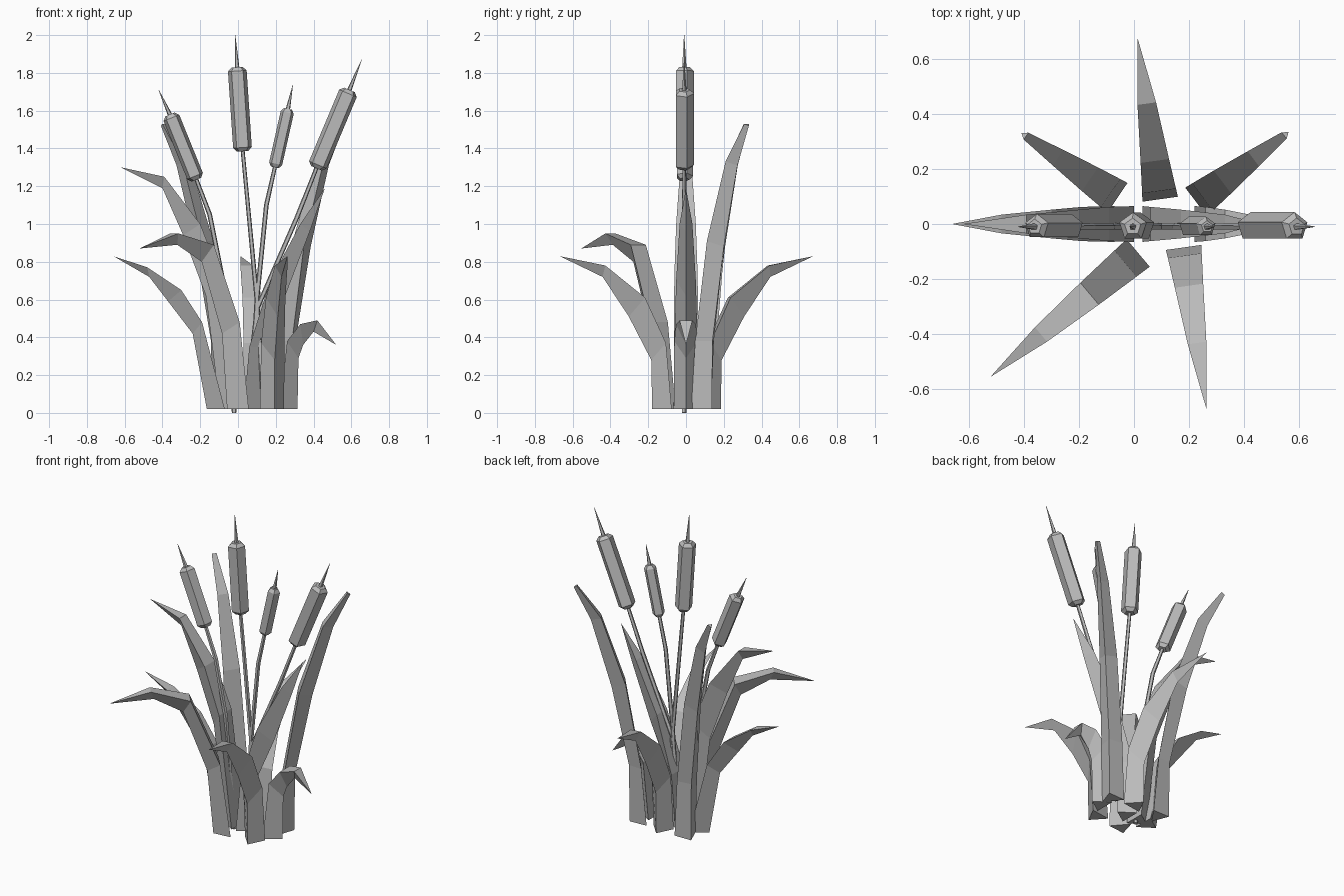
import bpy
import bmesh
from math import cos, sin, pi, radians
from mathutils import Vector

cube = bpy.data.objects.get("Cube")
if cube:
    bpy.data.objects.remove(cube, do_unlink=True)

# One plain grey for the whole plant
grey = bpy.data.materials.new("plain_grey")
grey.use_nodes = True
colour = (0.5, 0.5, 0.5, 1)
grey.diffuse_color = colour
grey.node_tree.nodes["Principled BSDF"].inputs["Base Color"].default_value = colour


def loft(name, rings):
    """Skin a list of equal-sized closed rings, cap both ends, flat shaded."""
    bm = bmesh.new()
    rows = [[bm.verts.new(p) for p in ring] for ring in rings]
    count = len(rows[0])
    for low, high in zip(rows, rows[1:]):
        for i in range(count):
            j = (i + 1) % count
            bm.faces.new((low[i], low[j], high[j], high[i]))
    bm.faces.new(rows[0])
    bm.faces.new(rows[-1])
    bmesh.ops.remove_doubles(bm, verts=bm.verts, dist=0.0005)
    bmesh.ops.recalc_face_normals(bm, faces=bm.faces)
    mesh = bpy.data.meshes.new(name)
    bm.to_mesh(mesh)
    bm.free()
    mesh.materials.append(grey)
    obj = bpy.data.objects.new(name, mesh)
    bpy.context.collection.objects.link(obj)
    return obj


def leaf(name, base, heading, inner, ridge, tip_width=0.0):
    """Triangular blade: flat inner face, outer ridge; profiles are (reach, height)."""
    angle = radians(heading)
    out = Vector((cos(angle), sin(angle), 0))
    side = Vector((-sin(angle), cos(angle), 0))
    widths = (0.065, 0.062, 0.052, 0.034, tip_width)
    rings = []
    for (r, z), (rr, rz), w in zip(inner, ridge, widths):
        origin = Vector((base[0], base[1], 0))
        mid = origin + out * r + Vector((0, 0, z))
        keel = origin + out * rr + Vector((0, 0, rz))
        rings.append((mid - side * w, mid + side * w, keel))
    loft(name, rings)


# Blade profiles: inner face line, then outer ridge line
BOTTOM, KEEL = (0, 0.02), (0.095, 0.02)
arch = ([BOTTOM, (0.03, 0.37), (0.14, 0.61), (0.35, 0.78), (0.59, 0.83)],
        [KEEL, (0.1, 0.28), (0.22, 0.51), (0.36, 0.72), (0.59, 0.83)])
high_arch = ([BOTTOM, (0.12, 0.48), (0.23, 0.65), (0.41, 0.77), (0.59, 0.83)],
             [KEEL, (0.17, 0.42), (0.3, 0.59), (0.4, 0.72), (0.59, 0.83)])
hook = ([BOTTOM, (0.06, 0.48), (0.23, 0.89), (0.46, 0.95), (0.7, 0.87)],
        [KEEL, (0.13, 0.42), (0.27, 0.8), (0.44, 0.89), (0.7, 0.87)])
tall = ([BOTTOM, (0.03, 0.38), (0.12, 0.91), (0.26, 1.33), (0.4, 1.53)],
        [KEEL, (0.1, 0.38), (0.2, 0.88), (0.32, 1.31), (0.42, 1.52)])
tall_bent = ([BOTTOM, (0.09, 0.72), (0.2, 1.0), (0.39, 1.25), (0.62, 1.3)],
             [KEEL, (0.17, 0.62), (0.29, 0.94), (0.4, 1.19), (0.62, 1.3)])
straight = ([BOTTOM, (0.03, 0.35), (0.14, 0.7), (0.3, 1.0), (0.43, 1.19)],
            [KEEL, (0.1, 0.35), (0.22, 0.62), (0.35, 0.96), (0.43, 1.19)])
droop = ([BOTTOM, (0.04, 0.38), (0.11, 0.47), (0.2, 0.49), (0.3, 0.36)],
         [KEEL, (0.1, 0.29), (0.125, 0.36), (0.18, 0.43), (0.3, 0.36)])

leaf("back_leaf", (0.095, 0.09), 98, *arch)
leaf("front_leaf", (0.18, -0.085), 278, *arch)
leaf("right_low_leaf", (-0.07, 0), 180, *high_arch)
leaf("right_high_leaf", (0, 0), 180, *tall_bent)
leaf("front_right_leaf", (0.015, -0.105), 220, *hook)
leaf("back_left_leaf", (0.225, 0.08), 37, *tall, tip_width=0.015)
leaf("back_right_leaf", (-0.06, 0.095), 146, *tall, tip_width=0.015)
leaf("left_high_leaf", (0.03, 0), 0, *straight)
leaf("left_short_leaf", (0.22, 0), 0, *droop)


def tube(name, path, radii):
    """Five-sided tube along a path of (x, z) points in the reed plane."""
    points = [Vector((x, -0.01, z)) for x, z in path]
    rings = []
    for i, p in enumerate(points):
        along = (points[min(i + 1, len(points) - 1)] - points[max(i - 1, 0)]).normalized()
        depth = Vector((0, 1, 0))
        across = depth.cross(along)
        rings.append([p + (across * sin(2 * pi * k / 5) + depth * cos(2 * pi * k / 5)) * radii[i]
                      for k in range(5)])
    loft(name, rings)


def reed(name, stalk, bottom, top, tip, radius):
    """Thin stalk, bevelled seed head and pointed spike."""
    low, high = Vector(bottom), Vector(top)
    step = (high - low).normalized() * 0.02
    tube(name + "_stalk", stalk + [bottom], [0.013] * len(stalk) + [0.011])
    tube(name + "_head", [low, low + step, high - step, high],
         [radius * 0.6, radius, radius, radius * 0.6])
    tube(name + "_spike", [high - step, tip], [0.014, 0.001])


reed("right_reed", [(-0.02, 0), (-0.08, 0.7), (-0.15, 1.05)],
     (-0.22, 1.235), (-0.36, 1.58), (-0.42, 1.71), 0.047)
reed("centre_reed", [(0.13, 0.1), (0.1, 0.6)],
     (0.025, 1.385), (-0.005, 1.83), (-0.015, 2.0), 0.052)
reed("small_reed", [(0.07, 0.1), (0.1, 0.6), (0.15, 1.1)],
     (0.195, 1.3), (0.265, 1.61), (0.29, 1.735), 0.037)
reed("left_reed", [(0.05, 0.1), (0.1, 0.55), (0.31, 1.03)],
     (0.415, 1.295), (0.59, 1.71), (0.655, 1.87), 0.053)
